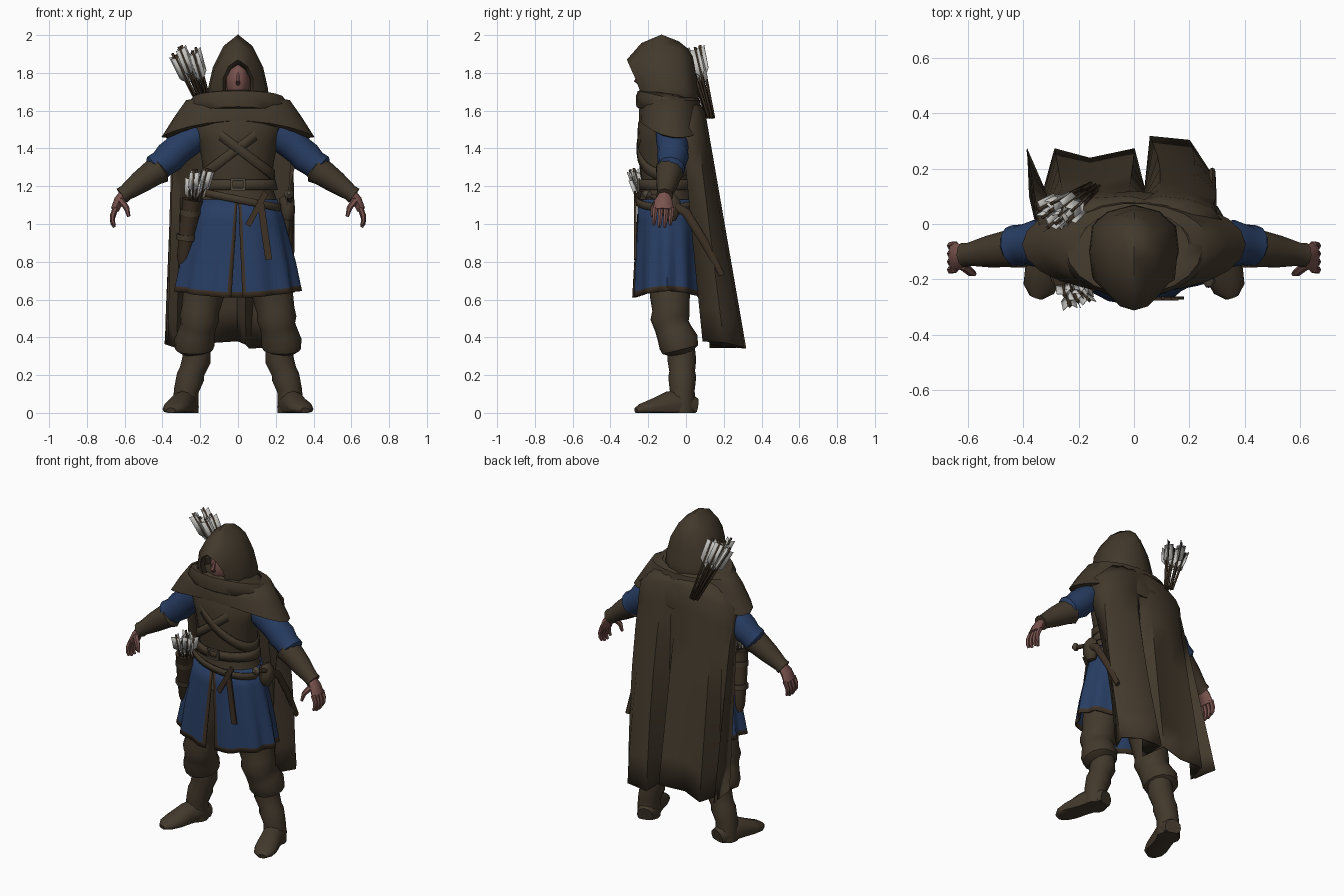
import bpy, bmesh, math, random
from mathutils import Vector as V
random.seed(4)
pi = math.pi

def material(name, c):
    m = bpy.data.materials.new(name)
    m.diffuse_color = (*c, 1)
    return m

BROWN = material("brown cloth", (0.056, 0.041, 0.025))
LEATHER = material("dark leather", (0.048, 0.031, 0.018))
BLUE = material("blue cloth", (0.021, 0.047, 0.125))
SKIN = material("skin", (0.19, 0.085, 0.075))
FEATHER = material("grey feather", (0.56, 0.55, 0.52))
METAL = material("dull metal", (0.08, 0.065, 0.045))

def build(name, verts, faces, mats, idx=None, solid=0, angle=45):
    me = bpy.data.meshes.new(name)
    me.from_pydata([tuple(v) for v in verts], [], faces)
    for m in mats:
        me.materials.append(m)
    if idx:
        for p, i in zip(me.polygons, idx):
            p.material_index = i
    bm = bmesh.new()
    bm.from_mesh(me)
    bmesh.ops.remove_doubles(bm, verts=bm.verts, dist=1e-5)
    bmesh.ops.recalc_face_normals(bm, faces=bm.faces)
    bm.to_mesh(me)
    bm.free()
    ob = bpy.data.objects.new(name, me)
    bpy.context.collection.objects.link(ob)
    if solid:
        mod = ob.modifiers.new("thickness", 'SOLIDIFY')
        mod.thickness, mod.offset = solid, 0
    bpy.ops.object.select_all(action='DESELECT')
    ob.select_set(True)
    bpy.context.view_layer.objects.active = ob
    bpy.ops.object.shade_smooth_by_angle(angle=math.radians(angle))
    return ob

def grid(name, rows, mats, closed=False, caps=False, rule=None, solid=0, angle=45):
    n = len(rows[0])
    cols = n if closed else n - 1
    faces, idx = [], []
    for r in range(len(rows) - 1):
        for c in range(cols):
            d = (c + 1) % n
            faces.append((r * n + c, r * n + d, (r + 1) * n + d, (r + 1) * n + c))
            idx.append(rule(r, c, cols) if rule else 0)
    if caps:
        faces += [tuple(range(n)), tuple(range((len(rows) - 1) * n, len(rows) * n))]
        idx += [0, 0]
    return build(name, [p for r in rows for p in r], faces, mats, idx, solid, angle)

def loft(name, rings, mat, n=24, caps=True, solid=0):
    # ring: cy, z, rx, ry, tilt along y, tilt along x, side droop
    rows = []
    for cy, z, rx, ry, ty, tx, droop in rings:
        rows.append([(rx * math.cos(a), cy + ry * math.sin(a),
                      z + ty * ry * math.sin(a) + tx * rx * math.cos(a) - droop * math.cos(a) ** 2)
                     for a in (2 * pi * i / n for i in range(n))])
    return grid(name, rows, [mat], True, caps, solid=solid)

def tube(name, pts, mat, n=10, ref=(0, 1, 0)):
    # point: x, y, z, radius across, radius along ref
    P = [V(p[:3]) for p in pts]
    rows = []
    for i, p in enumerate(pts):
        t = (P[min(i + 1, len(P) - 1)] - P[max(i - 1, 0)]).normalized()
        a = V(ref).cross(t).normalized()
        b = t.cross(a)
        ring = [P[i] + a * p[3] * math.cos(2 * pi * k / n) + b * p[-1] * math.sin(2 * pi * k / n) for k in range(n)]
        rows.append([(q.x, q.y, max(q.z, 0)) for q in ring])
    return grid(name, rows, [mat], True, True)

def box(name, c, s, mat, rot=0):
    bpy.ops.mesh.primitive_cube_add(size=1, location=c, rotation=(0, rot, 0))
    ob = bpy.context.object
    ob.name, ob.scale = name, s
    ob.data.materials.append(mat)

def arrows(name, base, tip, count, spread, length):
    verts, faces, idx = [], [], []
    def quad(a, b, c, d, m):
        k = len(verts)
        verts.extend((a, b, c, d))
        faces.append((k, k + 1, k + 2, k + 3))
        idx.append(m)
    for i in range(count):
        ang = i * 2.4
        off = V((math.cos(ang), math.sin(ang) * .8, 0)) * spread * math.sqrt((i + 0.5) / count)
        a = V(base) + off * 0.4
        b = V(tip) + off + V((0, 0, random.uniform(-0.04, 0.02)))
        d = (b - a).normalized()
        s = d.cross(V((0, 1, 0))).normalized()
        t = d.cross(s)
        ring = [(s * math.cos(k * pi / 2) + t * math.sin(k * pi / 2)) * 0.006 for k in range(4)]
        for k in range(4):
            r, q = ring[k], ring[(k + 1) % 4]
            quad(a + r, a + q, b + q, b + r, 0)
        for k in range(3):
            w = (s * math.cos(k * 2.09 + i) + t * math.sin(k * 2.09 + i)) * 0.03
            e, f = b - d * 0.02, b - d * length
            quad(e, e + w + d * 0.01, f + w + d * 0.03, f, 1)
    build(name, verts, faces, [LEATHER, FEATHER], idx, 0.003, 20)

# hood: arches from the opening rim to the nape seam, mirrored
arches = [
    [(.03, -.20, 1.63), (.065, -.215, 1.69), (.065, -.245, 1.77), (.038, -.27, 1.82), (0, -.28, 1.845)],
    [(.05, -.225, 1.62), (.08, -.235, 1.69), (.08, -.265, 1.77), (.05, -.295, 1.835), (0, -.31, 1.87)],
    [(.145, -.19, 1.63), (.145, -.20, 1.72), (.122, -.215, 1.82), (.065, -.23, 1.915), (0, -.235, 1.955)],
    [(.165, -.10, 1.63), (.155, -.10, 1.72), (.13, -.11, 1.83), (.075, -.12, 1.94), (0, -.13, 2.0)],
    [(.155, -.01, 1.60), (.145, -.01, 1.72), (.12, -.02, 1.83), (.07, -.03, 1.925), (0, -.04, 1.965)],
    [(.10, .05, 1.60), (.09, .037, 1.70), (.07, .026, 1.80), (.04, .015, 1.88), (0, .01, 1.925)],
    [(0, .075, 1.60), (0, .06, 1.70), (0, .052, 1.78), (0, .042, 1.84), (0, .033, 1.885)]]
grid("hood", [a + [(-x, y, z) for x, y, z in a[-2::-1]] for a in arches], [BROWN], solid=0.006, angle=60)

# head with nose
bpy.ops.mesh.primitive_uv_sphere_add(segments=14, ring_count=10, location=(0, -.15, 1.755))
head = bpy.context.object
head.name, head.scale = "head", (.064, .095, .115)
head.data.materials.append(SKIN)
bpy.ops.object.shade_smooth_by_angle()
tube("nose", [(0, -.235, 1.80, .008), (0, -.262, 1.755, .014), (0, -.24, 1.74, .01)], SKIN, 6, (1, 0, 0))

# cowl, its back drape, shoulder mantle, tunic body
loft("cowl", [(-.09, 1.67, .12, .10, -.1, 0, 0), (-.09, 1.69, .17, .135, -.15, 0, 0),
              (-.09, 1.655, .245, .165, -.3, 0, -.01), (-.088, 1.60, .27, .178, -.42, 0, -.005),
              (-.083, 1.54, .245, .18, -.45, 0, -.02), (-.09, 1.54, .18, .13, -.4, 0, 0)], BROWN, 20)
rows = []
for rx, ry, z, sag in ((.20, .145, 1.68, .03), (.25, .185, 1.63, .06), (.275, .207, 1.59, .09), (.27, .205, 1.56, .115),
                       (.25, .18, 1.56, .11)):
    rows.append([(rx * math.cos(a), -.088 + ry * math.sin(a), z - sag * math.sin(a) ** 2)
                 for a in (math.radians(5 + 170 * i / 14) for i in range(15))])
grid("cowl_back_drape", rows, [BROWN], angle=60)
loft("shoulder_mantle", [(-.08, 1.67, .20, .13, 0, 0, 0), (-.08, 1.655, .275, .155, 0, 0, 0),
                         (-.08, 1.59, .335, .17, -.1, 0, .02), (-.075, 1.52, .405, .175, -.15, 0, .06),
                         (-.075, 1.515, .36, .155, -.15, 0, .06)], BROWN, 22, caps=False)
loft("tunic_body", [(-.1, 1.10, .215, .155, 0, 0, 0), (-.1, 1.20, .18, .13, 0, 0, 0), (-.1, 1.24, .18, .137, 0, 0, 0),
                    (-.1, 1.33, .19, .15, 0, 0, 0), (-.1, 1.43, .21, .157, 0, 0, 0),
                    (-.1, 1.53, .24, .155, 0, 0, 0), (-.1, 1.63, .15, .12, 0, 0, 0)], BROWN)
for s in (1, -1):
    loft("chest_strap", [(-.1, 1.40 + h, .192, .157, 0, .75 * s, 0) for h in (-.03, .03)], BROWN, 24, False, .008)

# belts, buckle and hanging strap ends
loft("belt", [(-.1, 1.18, .205, .143, 0, 0, 0), (-.1, 1.235, .192, .143, 0, 0, 0)], BROWN, 24, False, .012)
loft("loose_belt", [(-.1, 1.13 + h, .222, .167, 0, -.2, 0) for h in (-.02, .02)], BROWN, 24, False, .01)
for sx, sz, w, h in ((-.033, 1.21, .012, .06), (.033, 1.21, .012, .06), (0, 1.236, .075, .012), (0, 1.184, .075, .012)):
    box("buckle", (sx, -.252, sz), (w, .015, h), METAL)
box("belt_tail", (.14, -.268, .97), (.036, .012, .32), LEATHER, -.14)
box("belt_tail_short", (.10, -.27, 1.08), (.03, .012, .2), LEATHER, .5)

# pleated skirt with a front slit; hem and slit edges are trimmed
rows = []
for z, v in ((1.13, 0), (1.02, .25), (.9, .5), (.78, .75), (.66, .95), (.632, 1)):
    g, row = .012 + .08 * v, []
    for i in range(59):
        u = (0, .011)[i] if i < 2 else (.989, 1)[i - 57] if i > 56 else .011 + .978 * (i - 1) / 56
        a = -pi / 2 + g + (2 * pi - 2 * g) * u
        f = 1 + .05 * v * math.cos(11 * a + .6)
        row.append(((.205 + .12 * v ** .9) * f * math.cos(a) - .005 * v, -.095 + (.155 + .025 * v) * f * math.sin(a),
                    z + .035 * v * math.cos(a) ** 2 - .022 * v))
    rows.append(row)
grid("skirt", rows, [BLUE, LEATHER], rule=lambda r, c, n: int(r == 4 or c in (0, n - 1)), solid=.008)

# long cloak with deep folds, its top tucked under the cowl
top = [(-.345, -.03), (-.34, .01), (-.30, .05), (-.25, .075), (-.15, .09), (-.02, .097), (.04, .085),
       (.09, .097), (.20, .085), (.28, .055), (.34, -.02)]
hem = [(-.375, .10), (-.388, .27), (-.325, .13), (-.285, .27), (-.16, .235), (0, .27), (.04, .13),
       (.06, .315), (.2, .30), (.265, .2), (.21, .09)]
rows = [[(.62 * x, .6 * y, 1.645) for x, y in top]]
for v in (0, .1, .25, .45, .65, .85, 1):
    row = []
    for i, ((a, b), (c, d)) in enumerate(zip(top, hem)):
        tuck = -.045 * math.sin(pi * v) if i == 10 else .02 * math.sin(pi * v) * (6 < i < 10)
        z = 1.60 - .95 * a * a
        row.append((a + (c - a) * v + tuck, b + (d - b) * v, z + (.36 + .02 * math.cos(i * 1.3) - z) * v))
    rows.append(row)
grid("cloak", rows, [BROWN], solid=.01)

for s in (1, -1):
    def limb(name, pts, mat, n=10, ref=(0, 1, 0)):
        tube(name, [(s * p[0],) + p[1:] for p in pts], mat, n, ref)
    # sleeve, bracer, hand
    limb("sleeve", [(.18, -.075, 1.50, .085), (.27, -.07, 1.44, .088), (.33, -.07, 1.385, .08), (.36, -.07, 1.355, .085),
                    (.40, -.075, 1.32, .074), (.435, -.08, 1.295, .076), (.45, -.085, 1.28, .05)], BLUE, 12)
    limb("bracer", [(.405, -.08, 1.30, .05), (.415, -.085, 1.29, .078), (.45, -.09, 1.27, .07), (.52, -.10, 1.22, .06),
                    (.595, -.11, 1.165, .043), (.615, -.112, 1.15, .046)], BROWN, 10)
    limb("palm", [(.60, -.112, 1.16, .028, .03), (.63, -.118, 1.125, .027, .046), (.652, -.12, 1.075, .022, .056)], SKIN, 8)
    for k in range(4):
        y = -.163 + .029 * k
        e = .012 * (k in (1, 2))
        limb("finger", [(.648, y, 1.085, .015), (.664, y - .003, 1.045 - e, .014), (.664, y - .006, 1.015 - e, .012),
                        (.654, y - .008, .995 - e, .008)], SKIN, 6)
    limb("thumb", [(.62, -.15, 1.125, .018), (.59, -.175, 1.085, .015), (.578, -.18, 1.04, .009)], SKIN, 6)
    # baggy trousers, boot shaft and foot
    limb("trouser_leg", [(.12, -.09, .95, .11), (.15, -.085, .75, .115), (.185, -.085, .62, .108), (.20, -.08, .54, .10),
                         (.205, -.085, .50, .105), (.21, -.075, .46, .094), (.22, -.06, .42, .098), (.23, -.04, .375, .108),
                         (.232, -.03, .335, .10), (.23, -.025, .315, .06)], BROWN, 14)
    limb("boot_shaft", [(.215, -.025, .36, .07), (.22, -.022, .28, .076), (.243, -.02, .22, .068), (.252, -.02, .19, .074),
                        (.273, -.02, .12, .066), (.277, -.02, .05, .068), (.277, -.02, 0, .068)], BROWN, 12)
    limb("boot_foot", [(.255, .05, .03, .05, .05), (.275, -.02, .045, .068, .08), (.302, -.10, .04, .062, .072),
                       (.327, -.18, .028, .07, .045), (.345, -.235, .02, .058, .03), (.355, -.265, .012, .025, .016)],
         BROWN, 12, (0, 0, 1))

# arrows over the shoulder, rising from under the cowl
arrows("back_arrows", (-.15, .13, 1.56), (-.285, .03, 1.93), 10, .07, .17)

# hip quiver with arrows
tube("hip_quiver", [(-.24, -.195, 1.13, .056), (-.245, -.19, 1.10, .05), (-.265, -.16, .98, .047),
                    (-.285, -.125, .82, .038), (-.288, -.12, .78, .025)], LEATHER, 10)
for x, y, z in ((-.252, -.18, 1.06), (-.272, -.15, .93)):
    tube("quiver_band", [(x, y, z + .015, .054), (x - .003, y + .004, z - .015, .054)], BROWN, 10)
arrows("hip_arrows", (-.24, -.195, 1.06), (-.205, -.255, 1.28), 9, .065, .13)

# sheathed sword and pouch on the other hip
tube("scabbard", [(.275, -.10, 1.12, .022, .013), (.285, 0, 1.06, .024, .015), (.285, .10, .90, .022, .014),
                  (.283, .19, .73, .016, .012)], LEATHER, 8, (1, 0, 0))
tube("sword_grip", [(.275, -.10, 1.12, .014), (.27, -.19, 1.15, .013)], LEATHER, 8, (1, 0, 0))
tube("sword_pommel", [(.27, -.185, 1.15, .014), (.27, -.205, 1.158, .026), (.27, -.228, 1.165, .01)], METAL, 8, (1, 0, 0))
tube("pouch", [(.245, -.08, 1.15, .03), (.26, -.08, 1.12, .04, .05), (.262, -.08, 1.06, .04, .05),
               (.255, -.08, 1.02, .025)], BROWN, 8)
